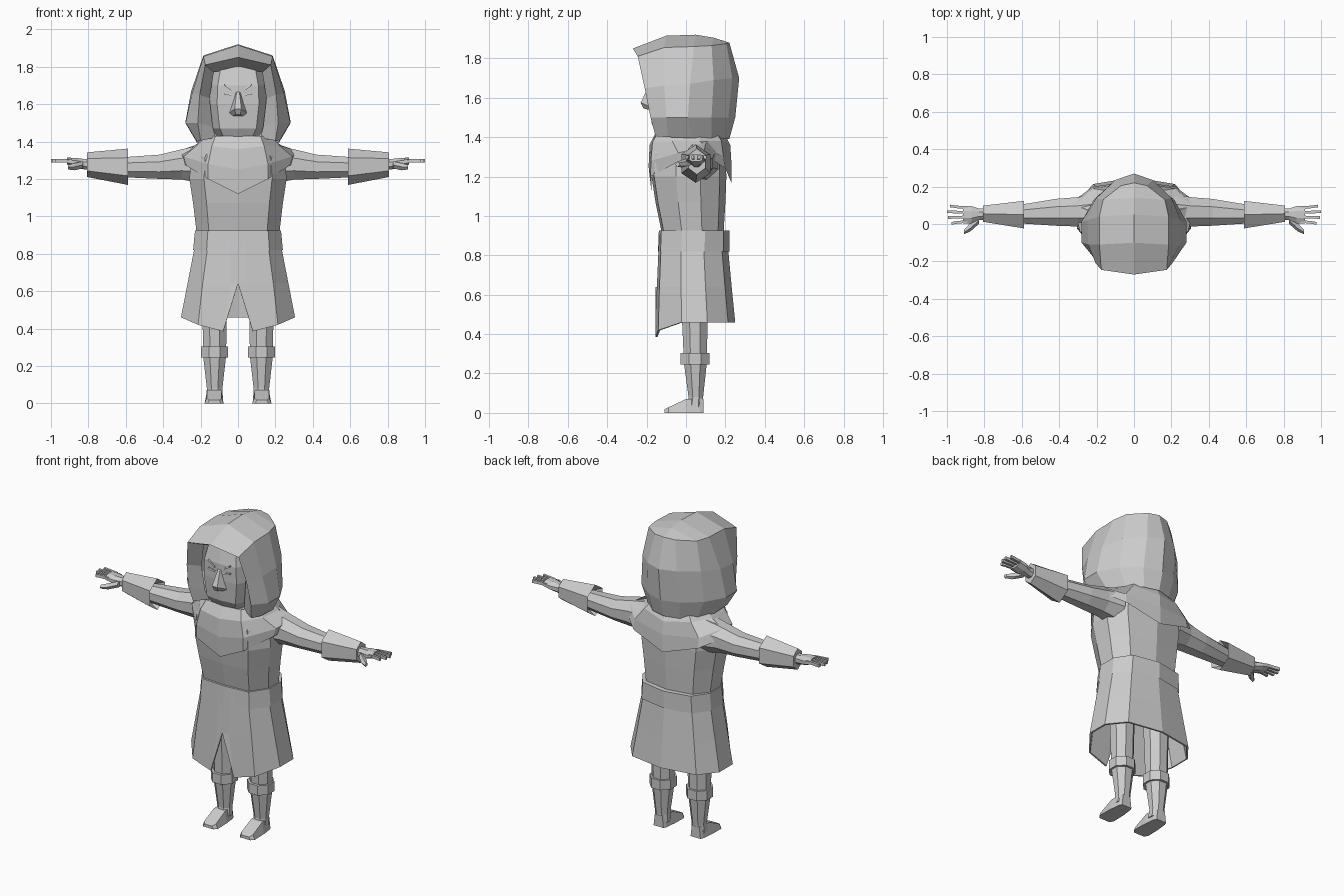
import bpy, bmesh, math
from mathutils import Vector

if "Cube" in bpy.data.objects:
    bpy.data.objects.remove(bpy.data.objects["Cube"])

grey = bpy.data.materials.new("cloth grey")
grey.diffuse_color = (0.6, 0.6, 0.6, 1)
grey.use_nodes = True
grey.node_tree.nodes["Principled BSDF"].inputs["Base Color"].default_value = grey.diffuse_color


def finish(name, bm, mirror=False, solid=0):
    bmesh.ops.remove_doubles(bm, verts=bm.verts, dist=0.0005)
    bmesh.ops.recalc_face_normals(bm, faces=bm.faces)
    me = bpy.data.meshes.new(name)
    bm.to_mesh(me)
    bm.free()
    me.materials.append(grey)
    ob = bpy.data.objects.new(name, me)
    bpy.context.collection.objects.link(ob)
    if solid:
        m = ob.modifiers.new("thickness", "SOLIDIFY")
        m.thickness = solid
    if mirror:
        ob.modifiers.new("both sides", "MIRROR")
    return ob


def loft(bm, rows, closed=True, caps=(True, True)):
    """Skin a list of equal-length point rows."""
    vs = [[bm.verts.new(p) for p in r] for r in rows]
    n = len(vs[0])
    for a, b in zip(vs, vs[1:]):
        for i in range(n if closed else n - 1):
            j = (i + 1) % n
            bm.faces.new((a[i], a[j], b[j], b[i]))
    for row, cap in zip((vs[0], vs[-1]), caps):
        if cap:
            bm.faces.new(row)


def both(half):
    """Full symmetric row from a half row whose ends lie on x = 0."""
    return list(half) + [(-x, y, z) for x, y, z in half[-2:0:-1]]


PLAN = [(0, -1), (.7, -.93), (1, -.35), (1, .3), (.72, .82), (0, 1)]


def body_ring(z, w, y0, y1):
    m, h = (y0 + y1) / 2, (y1 - y0) / 2
    return both([(px * w, m + py * h, z) for px, py in PLAN])


def tube_z(x, z, w, y0, y1, n=8):
    return [(x + w * math.cos(t), (y0 + y1) / 2 + (y1 - y0) / 2 * math.sin(t), z)
            for t in (math.tau * (i + .5) / n for i in range(n))]


def tube_x(x, y0, y1, z0, z1, n=8):
    return [(x, (y0 + y1) / 2 + (y1 - y0) / 2 * math.cos(t),
             (z0 + z1) / 2 + (z1 - z0) / 2 * math.sin(t))
            for t in (math.tau * (i + .5) / n for i in range(n))]


# torso
bm = bmesh.new()
loft(bm, [body_ring(*r) for r in [
    (.90, .22, -.12, .19), (1.07, .24, -.155, .2), (1.2, .26, -.175, .205),
    (1.32, .25, -.17, .2), (1.42, .17, -.12, .17)]])
finish("torso", bm)

# shoulder cape with pointed front and back
bm = bmesh.new()
loft(bm, [
    both([(0, -.15, 1.43), (.12, -.14, 1.43), (.17, -.04, 1.43),
          (.17, .06, 1.43), (.12, .15, 1.43), (0, .19, 1.43)]),
    both([(0, -.185, 1.36), (.14, -.17, 1.375), (.22, -.07, 1.38),
          (.23, .07, 1.38), (.16, .18, 1.38), (0, .225, 1.36)]),
    both([(0, -.19, 1.25), (.16, -.178, 1.28), (.29, -.04, 1.32),
          (.32, .1, 1.35), (.22, .19, 1.3), (0, .23, 1.28)]),
    both([(0, -.175, 1.12), (.16, -.18, 1.2), (.275, -.05, 1.27),
          (.315, .13, 1.29), (.22, .2, 1.24), (0, .23, 1.17)])],
    caps=(False, False))
finish("shoulder_cape", bm)

# skirt with a split front hem
bm = bmesh.new()
skirt = []
for z, w, y0, y1, slit in [(.92, .225, -.135, .215, 0), (.82, .235, -.14, .215, 0),
                           (.64, .27, -.148, .232, 0), (.46, .305, -.155, .25, 1)]:
    m, h = (y0 + y1) / 2, (y1 - y0) / 2
    half = [(0, y0, .64 if slit else z), (.08 if slit else .04, y0, .385 if slit else z)]
    half += [(px * w, m + py * h, z - (.04 if slit and i == 0 else 0))
             for i, (px, py) in enumerate(PLAN[1:])]
    skirt.append(both(half))
loft(bm, skirt, caps=(False, False))
bmesh.ops.recalc_face_normals(bm, faces=bm.faces)
finish("skirt", bm, solid=.01)

# belt
bm = bmesh.new()
loft(bm, [body_ring(.82, .24, -.142, .222), body_ring(.925, .23, -.138, .222)],
     caps=(False, True))
finish("belt", bm)

# hood: arches from the inner lip over the rim to the back seam
stations = [
    [(0, -.15, 1.80), (.13, -.15, 1.77), (.152, -.14, 1.63), (.135, -.13, 1.48), (.12, -.11, 1.42)],
    [(0, -.27, 1.85), (.175, -.245, 1.81), (.205, -.21, 1.65), (.215, -.18, 1.5), (.2, -.155, 1.405)],
    [(0, -.1, 1.915), (.185, -.11, 1.855), (.245, -.11, 1.66), (.28, -.1, 1.5), (.22, -.09, 1.40)],
    [(0, .05, 1.92), (.185, .04, 1.86), (.25, .02, 1.67), (.282, .01, 1.5), (.22, .03, 1.395)],
    [(0, .14, 1.905), (.165, .13, 1.865), (.2, .14, 1.69), (.215, .13, 1.5), (.17, .13, 1.39)],
    [(0, .22, 1.88), (.07, .205, 1.875), (.1, .235, 1.7), (.11, .215, 1.5), (.09, .195, 1.39)],
    [(0, .22, 1.88), (0, .22, 1.88), (0, .27, 1.7), (0, .25, 1.5), (0, .22, 1.39)]]
bm = bmesh.new()
loft(bm, [[(-x, y, z) for x, y, z in s[:0:-1]] + s for s in stations],
     closed=False, caps=(False, False))
bmesh.ops.remove_doubles(bm, verts=bm.verts, dist=.0005)
bmesh.ops.dissolve_degenerate(bm, edges=bm.edges, dist=.0005)
finish("hood", bm)

# head
bm = bmesh.new()
loft(bm, [body_ring(*r) for r in [
    (1.38, .1, -.1, .1), (1.425, .11, -.15, .1), (1.47, .14, -.175, .1),
    (1.6, .16, -.185, .1), (1.7, .155, -.185, .1), (1.8, .13, -.16, .1)]])
finish("head", bm)

# nose
bm = bmesh.new()
loft(bm, [[(-.012, -.18, 1.67), (.012, -.18, 1.67), (.008, -.19, 1.66), (-.008, -.19, 1.66)],
          [(-.05, -.17, 1.55), (.05, -.17, 1.55), (.018, -.23, 1.575), (-.018, -.23, 1.575)],
          [(-.03, -.17, 1.535), (.03, -.17, 1.535), (.012, -.215, 1.545), (-.012, -.215, 1.545)]])
finish("nose", bm)

# brows and eyelids: thin slanted plates
for name, z, slope in (("brow", 1.685, .03), ("eyelid", 1.648, .008)):
    bm = bmesh.new()
    loft(bm, [[(x, y, zz + dz) for y, dz in ((-.175, 0), (-.19, 0), (-.187, .008), (-.175, .008))]
              for x, zz in ((.03, z - slope / 2), (.075, z + slope / 2))])
    finish(name, bm, mirror=True)

# sleeves
bm = bmesh.new()
loft(bm, [tube_x(*r) for r in [
    (.2, -.03, .17, 1.17, 1.39), (.3, -.02, .15, 1.19, 1.365),
    (.42, -.015, .14, 1.195, 1.335), (.62, .0, .105, 1.205, 1.32)]])
finish("sleeve", bm, mirror=True)

# forearm cuffs, flared toward the elbow
bm = bmesh.new()
loft(bm, [tube_x(*r, n=6) for r in [
    (.65, .0, .1, 1.21, 1.32), (.588, -.035, .135, 1.168, 1.362), (.806, .005, .105, 1.21, 1.342)]])
finish("forearm_cuff", bm, mirror=True)

# hands: palm, four fingers and a thumb
bm = bmesh.new()
loft(bm, [tube_x(*r) for r in [
    (.79, .02, .085, 1.245, 1.31), (.83, .02, .085, 1.25, 1.31),
    (.87, .0, .1, 1.26, 1.315), (.915, .0, .1, 1.275, 1.315)]])
for i, tip in enumerate((.975, .995, 1.0, .985)):
    y, fan = .014 + .024 * i, (i - 1.5) * .007
    loft(bm, [tube_x(x, y + f - .01, y + f + .01, z, z + .026, 4) for x, f, z in
              ((.89, 0, 1.283), (.945, fan / 2, 1.285), (tip, fan, 1.285))])
loft(bm, [tube_x(*r, n=5) for r in [
    (.83, .0, .05, 1.255, 1.295), (.875, -.04, .01, 1.245, 1.285), (.91, -.055, -.03, 1.25, 1.275)]])
finish("hand", bm, mirror=True)

# legs
bm = bmesh.new()
loft(bm, [tube_z(.125, *r) for r in [
    (.03, .048, .0, .09), (.08, .045, .01, .09), (.25, .066, -.015, .11),
    (.46, .07, -.025, .115), (.85, .085, -.04, .13)]])
finish("leg", bm, mirror=True)

# knee bands
bm = bmesh.new()
loft(bm, [tube_z(.125, z, .078, -.035, .125) for z in (.245, .305)])
finish("knee_band", bm, mirror=True)

# feet
bm = bmesh.new()
loft(bm, [[(.127 + s * w, y, z) for s, z in ((-1, 0), (1, 0), (.75, h), (-.75, h))]
          for y, w, h in ((-.11, .035, .018), (-.09, .052, .028), (0, .05, .07),
                          (.07, .042, .075), (.088, .034, .07))])
finish("foot", bm, mirror=True)
